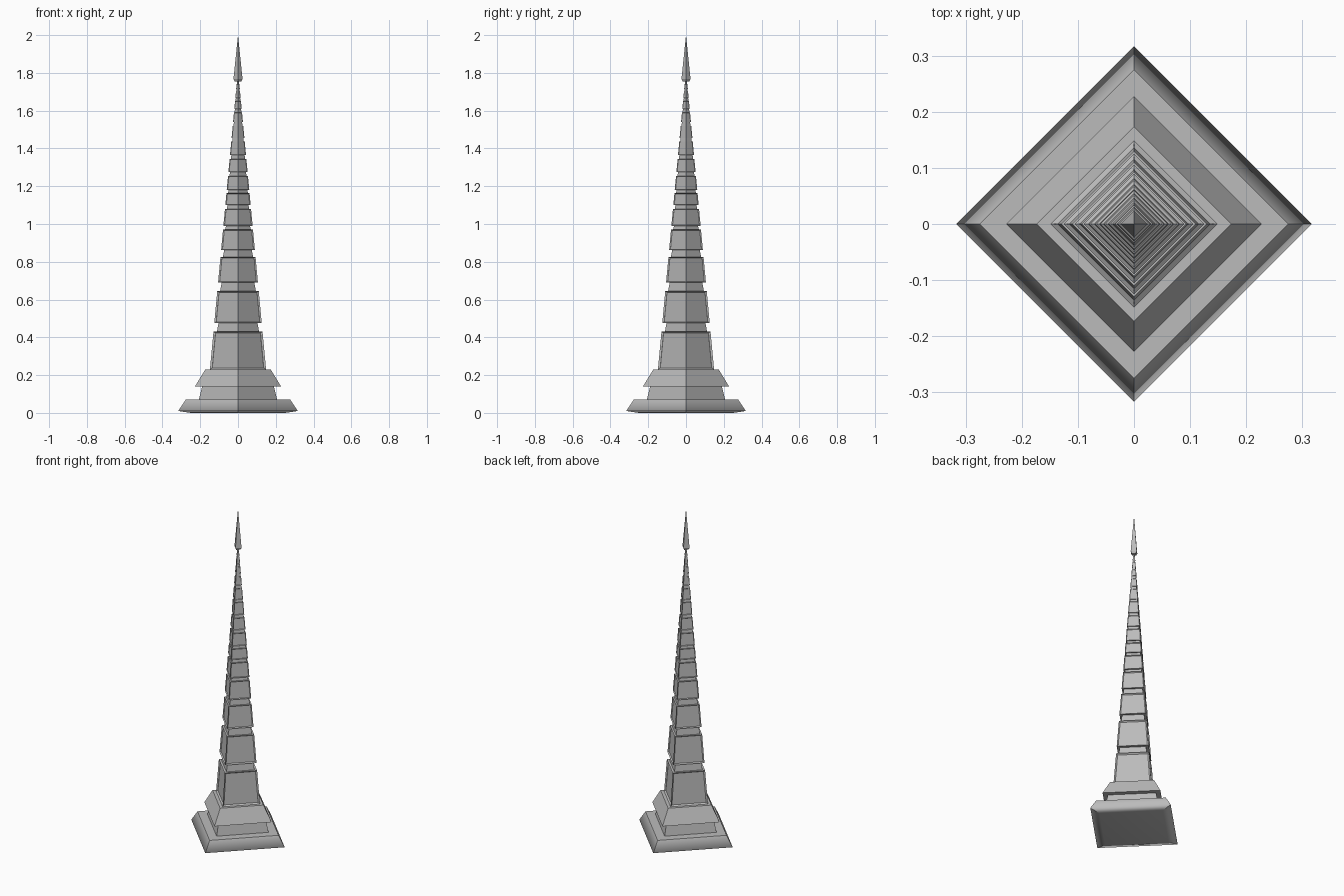
import bpy, bmesh, math
from mathutils import Vector

cube = bpy.data.objects.get("Cube")
if cube:
    bpy.data.objects.remove(cube, do_unlink=True)

stone = bpy.data.materials.new("grey_stone")
stone.use_nodes = True
GREY = (0.5, 0.5, 0.5, 1)
stone.diffuse_color = GREY
stone.node_tree.nodes["Principled BSDF"].inputs["Base Color"].default_value = GREY


def square_loft(name, profile, panels=False, smooth_rows=()):
    """Stack diamond-turned square rings given as (corner radius, height)."""
    bm = bmesh.new()
    rings = []
    for r, z in profile:
        if r == 0:
            rings.append([bm.verts.new((0, 0, z))] * 4)
        else:
            rings.append([bm.verts.new((r * math.cos(a * math.pi / 2),
                                        r * math.sin(a * math.pi / 2), z)) for a in range(4)])
    sides, smooth = [], []
    for row, (low, high) in enumerate(zip(rings, rings[1:])):
        for i in range(4):
            j = (i + 1) % 4
            corners = [low[i], low[j], high[j], high[i]]
            face = bm.faces.new(list(dict.fromkeys(corners)))
            sides.append(face)
            if row in smooth_rows:
                smooth.append(face)
    caps = [bm.faces.new(rings[0][::-1])]
    if profile[-1][0] > 0:
        caps.append(bm.faces.new(rings[-1]))
    if smooth_rows:
        for face in smooth + caps[:1]:
            face.smooth = True
        # keep the four corner arrises crisp
        for edge in bm.edges:
            a, b = edge.verts
            edge.smooth = abs(a.co.z - b.co.z) < 0.001
    if panels:
        # raised frame, bevelled reveal and sunken panel on each side
        width = profile[0][0] * math.sqrt(2)
        bmesh.ops.inset_individual(bm, faces=sides, thickness=width * 0.1, use_even_offset=True)
        bmesh.ops.inset_individual(bm, faces=sides, thickness=width * 0.035,
                                   depth=-width * 0.04, use_even_offset=True)
    mesh = bpy.data.meshes.new(name)
    bm.to_mesh(mesh)
    bm.free()
    mesh.materials.append(stone)
    obj = bpy.data.objects.new(name, mesh)
    bpy.context.collection.objects.link(obj)
    return obj


# Plinth: softly shaded foot, recessed step and sloping upper course
square_loft("plinth_foot", [(0.25, 0), (0.317, 0.01), (0.275, 0.072)], smooth_rows=(0, 1))
square_loft("plinth_step", [(0.207, 0.072), (0.19, 0.14)])
square_loft("plinth_course", [(0.228, 0.14), (0.222, 0.15), (0.173, 0.23)])

# Panelled tiers: bottom and top heights, radius shrinking towards the tip
tiers = [(0.23, 0.43), (0.476, 0.645), (0.69, 0.825), (0.862, 0.97), (0.99, 1.08),
         (1.10, 1.163), (1.18, 1.255), (1.275, 1.345), (1.365, 1.438), (1.455, 1.52),
         (1.54, 1.59), (1.61, 1.65), (1.668, 1.7), (1.715, 1.74)]


def radius(z):
    return 0.006 + 0.0935 * (1.755 - z) - 0.0 * z


for n, (low, high) in enumerate(tiers, 1):
    square_loft(f"tier_{n}", [(radius(low), low), (radius(high), high)], panels=True)

    # Narrow neck linking this tier to the next
    top = tiers[n][0] if n < len(tiers) else 1.765
    square_loft(f"neck_{n}", [(radius(high) * 0.86, high), (radius(top) * 0.82, top)])

# Pointed finial
square_loft("finial", [(0.017, 1.755), (0.024, 1.768), (0, 2.0)])
